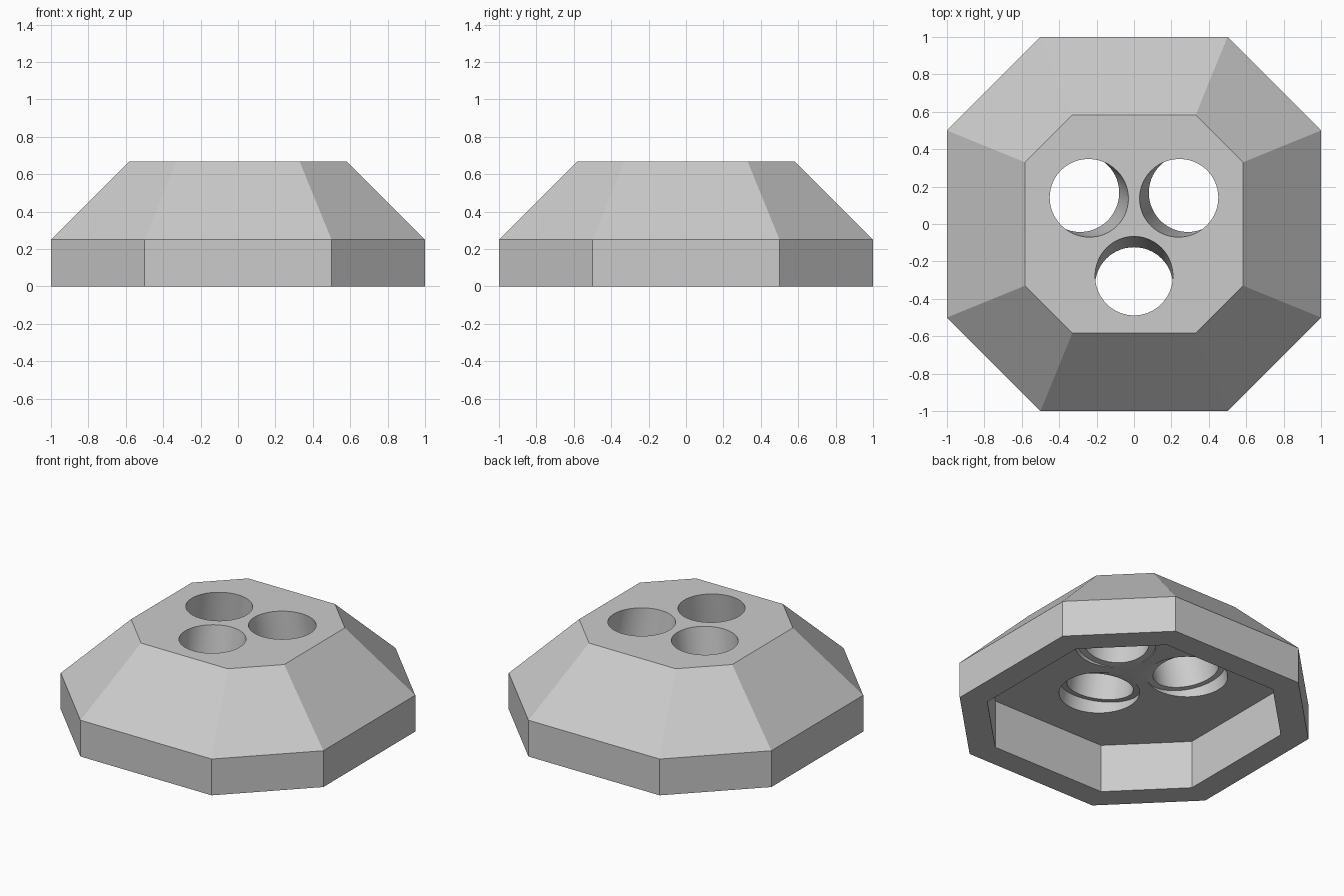
import bpy
import bmesh
import math
from mathutils import Matrix, Vector

cube = bpy.data.objects.get("Cube")
if cube:
    bpy.data.objects.remove(cube, do_unlink=True)

WALL_TOP, TOP, FLOOR = 0.25, 0.667, 0.333
TILT = math.radians(10)

grey = bpy.data.materials.new("light_grey")
grey.use_nodes = True
colour = (0.6, 0.6, 0.6, 1)
grey.diffuse_color = colour
grey.node_tree.nodes["Principled BSDF"].inputs["Base Color"].default_value = colour


def octagon(bm, a, b, z):
    """Ring of eight vertices with half width a and half flat length b."""
    points = [(a, -b), (a, b), (b, a), (-b, a), (-a, b), (-a, -b), (-b, -a), (b, -a)]
    return [bm.verts.new((x, y, z)) for x, y in points]


def finish(bm, name):
    bmesh.ops.recalc_face_normals(bm, faces=bm.faces)
    mesh = bpy.data.meshes.new(name)
    bm.to_mesh(mesh)
    bm.free()
    mesh.materials.append(grey)
    obj = bpy.data.objects.new(name, mesh)
    bpy.context.collection.objects.link(obj)
    return obj


# Bevelled octagonal housing with a hollow underside
bm = bmesh.new()
rings = [octagon(bm, *size) for size in (
    (0.583, 0.33, TOP), (1, 0.5, WALL_TOP), (1, 0.5, 0),
    (0.833, 0.431, 0), (0.833, 0.431, FLOOR))]
for upper, lower in zip(rings, rings[1:]):
    for i in range(8):
        j = (i + 1) % 8
        bm.faces.new((upper[i], upper[j], lower[j], lower[i]))
bm.faces.new(rings[0])
bm.faces.new(rings[-1])
housing = finish(bm, "octagonal_housing")


def bore(angle, radius, z_low, z_high):
    """Cut a cylinder whose axis leans outward towards the bottom."""
    out = Vector((math.cos(angle), math.sin(angle), 0))
    axis = Vector((0, 0, 1)) * math.cos(TILT) - out * math.sin(TILT)
    middle = (z_low + z_high) / 2
    centre = out * (0.2775 + (TOP - middle) * math.tan(TILT))
    centre.z = middle
    turn = axis.to_track_quat("Z", "Y").to_matrix().to_4x4()
    bm = bmesh.new()
    bmesh.ops.create_cone(bm, cap_ends=True, segments=64, radius1=radius, radius2=radius,
                          depth=(z_high - z_low) / math.cos(TILT),
                          matrix=Matrix.Translation(centre) @ turn)
    cutter = finish(bm, "bore_cutter")
    cutter.hide_render = True
    cut = housing.modifiers.new("bore", "BOOLEAN")
    cut.operation = "DIFFERENCE"
    cut.solver = "EXACT"
    cut.object = cutter
    bpy.ops.object.modifier_apply(modifier=cut.name)
    bpy.data.objects.remove(cutter, do_unlink=True)


# Three tilted holes, each with a wider counterbore from below
bpy.context.view_layer.objects.active = housing
housing.select_set(True)
for degrees in (30, 150, 270):
    bore(math.radians(degrees), 0.208, 0.2, 0.8)
    bore(math.radians(degrees), 0.25, 0.15, 0.375)

bpy.ops.object.shade_smooth_by_angle(angle=math.radians(15))
